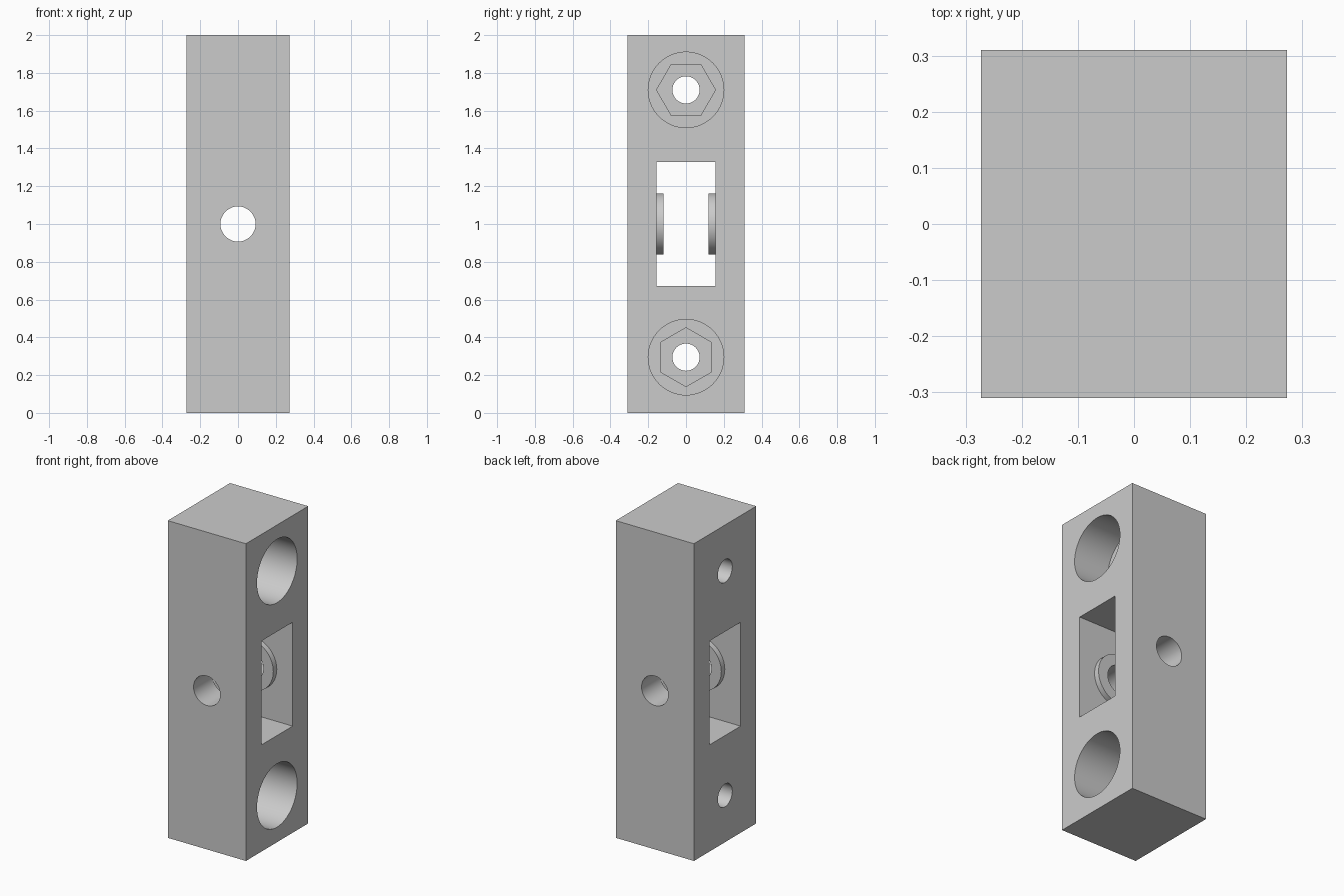
import bpy
import math
from mathutils import Matrix

cube = bpy.data.objects.get("Cube")
if cube:
    bpy.data.objects.remove(cube, do_unlink=True)

grey = bpy.data.materials.new("plain grey")
grey.use_nodes = True
colour = (0.6, 0.6, 0.6, 1)
grey.diffuse_color = colour
grey.node_tree.nodes["Principled BSDF"].inputs["Base Color"].default_value = colour

WIDTH, DEPTH, HEIGHT = 0.545, 0.62, 2.0
SIDE = WIDTH / 2
MID = HEIGHT / 2


def box(name, size, centre):
    bpy.ops.mesh.primitive_cube_add(size=1, location=centre)
    ob = bpy.context.object
    ob.name = name
    ob.data.transform(Matrix.Diagonal((*size, 1)))
    ob.data.materials.append(grey)
    return ob


def cylinder(name, radius, start, end, axis, z, sides=64, spin=0):
    """Cylinder along x or y, running from start to end on that axis."""
    mid = (start + end) / 2
    centre = (mid, 0, z) if axis == "X" else (0, mid, z)
    bpy.ops.mesh.primitive_cylinder_add(
        vertices=sides, radius=radius, depth=end - start, location=centre)
    ob = bpy.context.object
    ob.name = name
    turn = Matrix.Rotation(math.pi / 2, 4, "Y" if axis == "X" else "X")
    ob.data.transform(turn @ Matrix.Rotation(spin, 4, "Z"))
    ob.data.materials.append(grey)
    return ob


def combine(target, tool, operation):
    mod = target.modifiers.new(tool.name, "BOOLEAN")
    mod.operation = operation
    mod.solver = "EXACT"
    mod.object = tool
    bpy.context.view_layer.objects.active = target
    bpy.ops.object.modifier_apply(modifier=mod.name)
    bpy.data.objects.remove(tool, do_unlink=True)


# Block with the central window running side to side
block = box("housing_block", (WIDTH, DEPTH, HEIGHT), (0, 0, MID))
combine(block, box("window_cutter", (1, 0.31, 0.655), (0, 0, MID)), "DIFFERENCE")

# Raised spacer rings on the front and back window walls
for name, start, end in (("front_boss", -0.2, -0.12), ("back_boss", 0.12, 0.2)):
    combine(block, cylinder(name, 0.162, start, end, "Y", MID), "UNION")

# Axle hole from front to back
combine(block, cylinder("axle_cutter", 0.093, -1, 1, "Y", MID), "DIFFERENCE")

# Stepped bolt holes: round recess, hexagonal nut pocket, through hole
NUT_RADIUS = 0.135 / math.cos(math.pi / 6)
for label, z, floor, spin in (("upper", 1.71, 0.247, 0),
                              ("lower", 0.295, 0.275, math.pi / 6)):
    recess = SIDE - floor
    combine(block, cylinder(label + "_recess_cutter", 0.2, recess, 1, "X", z),
            "DIFFERENCE")
    combine(block, cylinder(label + "_nut_cutter", NUT_RADIUS, recess - 0.12, 0.2,
                            "X", z, 6, spin), "DIFFERENCE")
    combine(block, cylinder(label + "_bolt_cutter", 0.072, -1, 1, "X", z, 48),
            "DIFFERENCE")

bpy.ops.object.select_all(action="DESELECT")
block.select_set(True)
bpy.context.view_layer.objects.active = block
bpy.ops.object.shade_smooth_by_angle(angle=math.radians(30))
